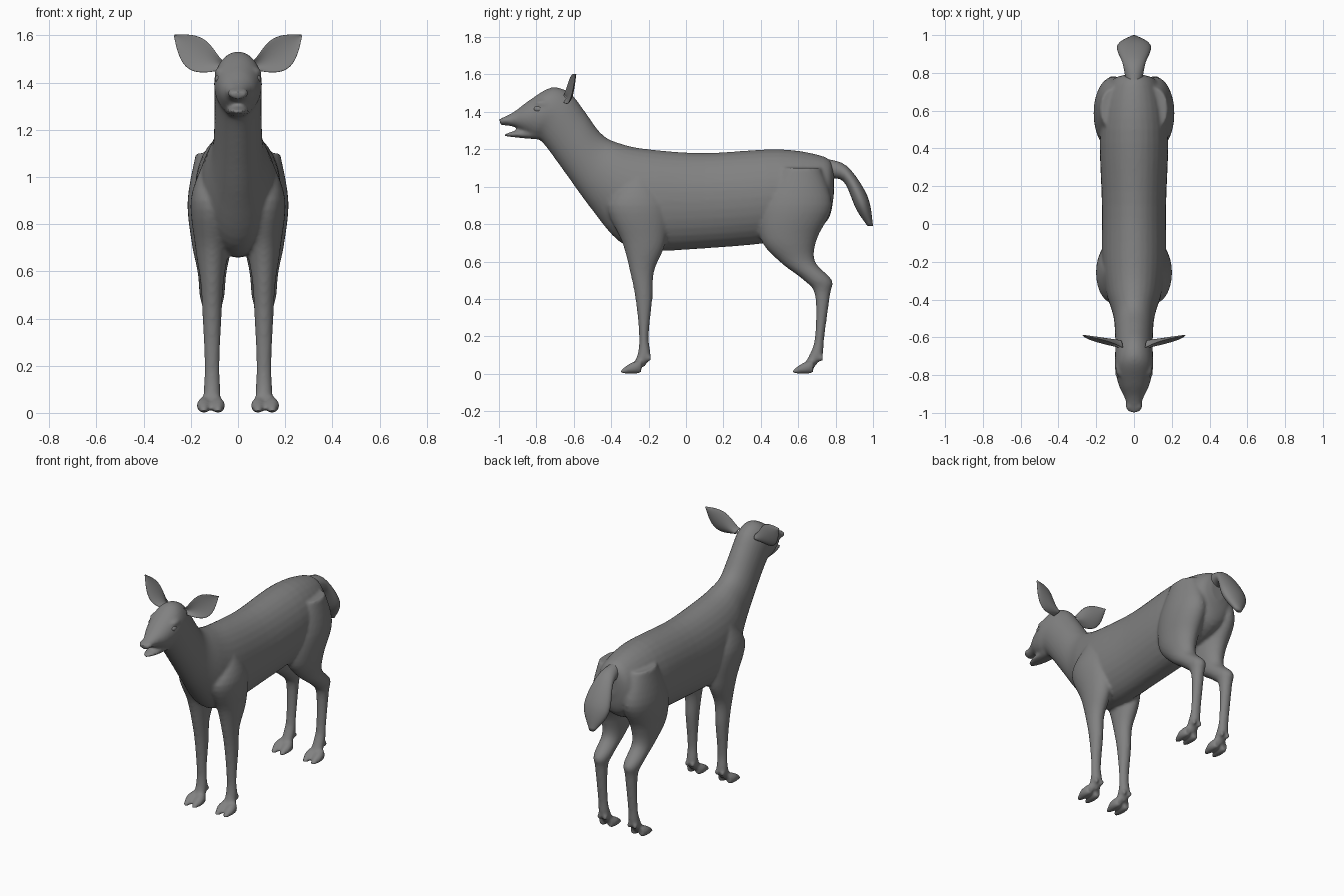
import bpy, bmesh, math
from mathutils import Vector, Matrix

default_cube = bpy.data.objects.get("Cube")
if default_cube:
    bpy.data.objects.remove(default_cube, do_unlink=True)

GREY = (0.22, 0.22, 0.22, 1)
coat = bpy.data.materials.new("grey coat")
coat.use_nodes = True
coat.diffuse_color = GREY
coat.node_tree.nodes["Principled BSDF"].inputs["Base Color"].default_value = GREY


def spline(stations, steps=5):
    """Smooth in-between stations through the given ones."""
    points = [Vector(station) for station in stations]
    points = [points[0]] + points + [points[-1]]
    result = []
    for before, start, end, after in zip(points, points[1:], points[2:], points[3:]):
        leave, arrive = (end - before) / 2, (after - start) / 2
        for step in range(steps):
            t = step / steps
            ease = t * t * (3 - 2 * t)
            result.append(start.lerp(end, ease)
                          + leave * t * (1 - t) ** 2 - arrive * t * t * (1 - t))
    return result + [points[-1]]


def circle(count):
    """Cosine and sine pairs around one turn."""
    angles = [math.tau * i / count for i in range(count)]
    return [(math.cos(angle), math.sin(angle)) for angle in angles]


def skin(bm, rings):
    """Join rings of points into a closed tube."""
    loops = [[bm.verts.new(point) for point in ring] for ring in rings]
    count = len(loops[0])
    for near, far in zip(loops, loops[1:]):
        for i in range(count):
            j = (i + 1) % count
            bm.faces.new((near[i], near[j], far[j], far[i]))
    for loop in (loops[0], loops[-1]):
        middle = bm.verts.new(sum((vert.co for vert in loop), Vector()) / count)
        for i in range(count):
            bm.faces.new((loop[i], loop[(i + 1) % count], middle))


def loft(bm, stations, x=0):
    """Oval rings, each from one edge (y, z) to the opposite edge (y, z), with a half width."""
    rings = []
    for y_a, z_a, y_b, z_b, width in spline(stations):
        edge_a, edge_b = Vector((x, y_a, z_a)), Vector((x, y_b, z_b))
        centre, reach = (edge_a + edge_b) / 2, (edge_a - edge_b) / 2
        rings.append([centre + reach * c + Vector((width * s, 0, 0)) for c, s in circle(32)])
    skin(bm, rings)


def loft_leg(bm, profile, x):
    """Level rings (z, front, back); the width follows the depth."""
    loft(bm, [(front, z, back, z, 0.02 + 0.22 * (back - front))
              for z, front, back in profile], x)


def blob(bm, place, size):
    bmesh.ops.create_uvsphere(bm, u_segments=20, v_segments=12, radius=1,
                              matrix=Matrix.Translation(place) @ Matrix.Diagonal((*size, 1)))


def finish(bm, name):
    bmesh.ops.recalc_face_normals(bm, faces=bm.faces)
    for face in bm.faces:
        face.smooth = True
    mesh = bpy.data.meshes.new(name)
    bm.to_mesh(mesh)
    bm.free()
    mesh.materials.append(coat)
    part = bpy.data.objects.new(name, mesh)
    bpy.context.collection.objects.link(part)
    return part


# Rump to nose: back edge, belly edge, half width
TRUNK = [
    (.79, 1.1, .79, .95, .05), (.74, 1.16, .74, .8, .13), (.5, 1.2, .5, .71, .18),
    (.1, 1.18, .1, .67, .17), (-.2, 1.2, -.2, .66, .17), (-.35, 1.23, -.36, .71, .15),
    (-.45, 1.28, -.52, .9, .11), (-.54, 1.4, -.65, 1.08, .1), (-.62, 1.5, -.77, 1.24, .1),
    (-.72, 1.53, -.82, 1.26, .1), (-.84, 1.46, -.87, 1.29, .08),
    (-.92, 1.4, -.92, 1.32, .05), (-1, 1.36, -.99, 1.33, .03)]
JAW = [(-.76, 1.3, -.76, 1.25, .05), (-.9, 1.3, -.88, 1.26, .045),
       (-.97, 1.28, -.97, 1.27, .02)]
TAIL = [(.74, 1.15, .74, 1.04, .04), (.86, 1.11, .84, 1.03, .06),
        (.97, .95, .91, .88, .09), (1, .79, .97, .79, .02)]
# Legs from top to foot: height, front, back
FRONT_LEG = [(1.05, -.3, -.2), (.9, -.42, -.1), (.7, -.34, -.11), (.55, -.3, -.17),
             (.4, -.27, -.18), (.2, -.25, -.2), (.1, -.26, -.19), (.04, -.29, -.22)]
HIND_LEG = [(1.1, .5, .72), (.9, .4, .78), (.72, .4, .7), (.6, .5, .69), (.5, .63, .78),
            (.42, .69, .77), (.2, .69, .74), (.1, .66, .73), (.04, .62, .69)]
# Toe: distance ahead of the heel, height, half width
TOE = [(0, .07, .02), (.05, .06, .03), (.11, .02, .012)]

# Body, head and legs, blended into one skin
bm = bmesh.new()
loft(bm, TRUNK)
loft(bm, JAW)
for side in (1, -1):
    for profile, heel in ((FRONT_LEG, -.24), (HIND_LEG, .68)):
        loft_leg(bm, profile, side * .11)
        for spread in (-.03, .03):
            x = side * .115 + spread
            loft(bm, [(heel - ahead, height, heel - ahead, 0, width)
                      for ahead, height, width in TOE], x)
            # dewclaw
            blob(bm, (side * .11 + spread * .7, heel + .04, .085), (.013, .016, .02))
    # brow and nostril wing
    blob(bm, (side * .07, -.765, 1.445), (.03, .045, .02))
    blob(bm, (side * .025, -.965, 1.355), (.02, .025, .018))
body = finish(bm, "body")
blend = body.modifiers.new("blend", 'REMESH')
blend.mode = 'VOXEL'
blend.voxel_size = 0.01
blend.use_smooth_shade = True
relax = body.modifiers.new("relax", 'SMOOTH')
relax.factor = 0.5
relax.iterations = 5

# Tail
bm = bmesh.new()
loft(bm, TAIL)
finish(bm, "tail")

# Cupped leaf-shaped ears, and eyes
EAR_RINGS = 24
for side, word in ((1, "left"), (-1, "right")):
    bm = bmesh.new()
    rings = []
    for i in range(EAR_RINGS + 1):
        t = i / EAR_RINGS
        base = Vector((.07 + .2 * t, -.64 + .05 * t, 1.47 + .13 * t ** 1.5))
        half = .02 * (1 - t) + .058 * math.sin(math.pi * t ** 1.2) + .003
        thick = .024 * (1 - t) + .004
        ring = []
        for c, s in circle(24):
            point = base + Vector((-half * c / 2, thick * (.4 * s + .5 - c * c), .86 * half * c))
            point.x *= side
            ring.append(point)
        rings.append(ring)
    skin(bm, rings)
    finish(bm, word + "_ear")
    bm = bmesh.new()
    blob(bm, (side * .082, -.79, 1.415), (.016, .024, .017))
    finish(bm, word + "_eye")
